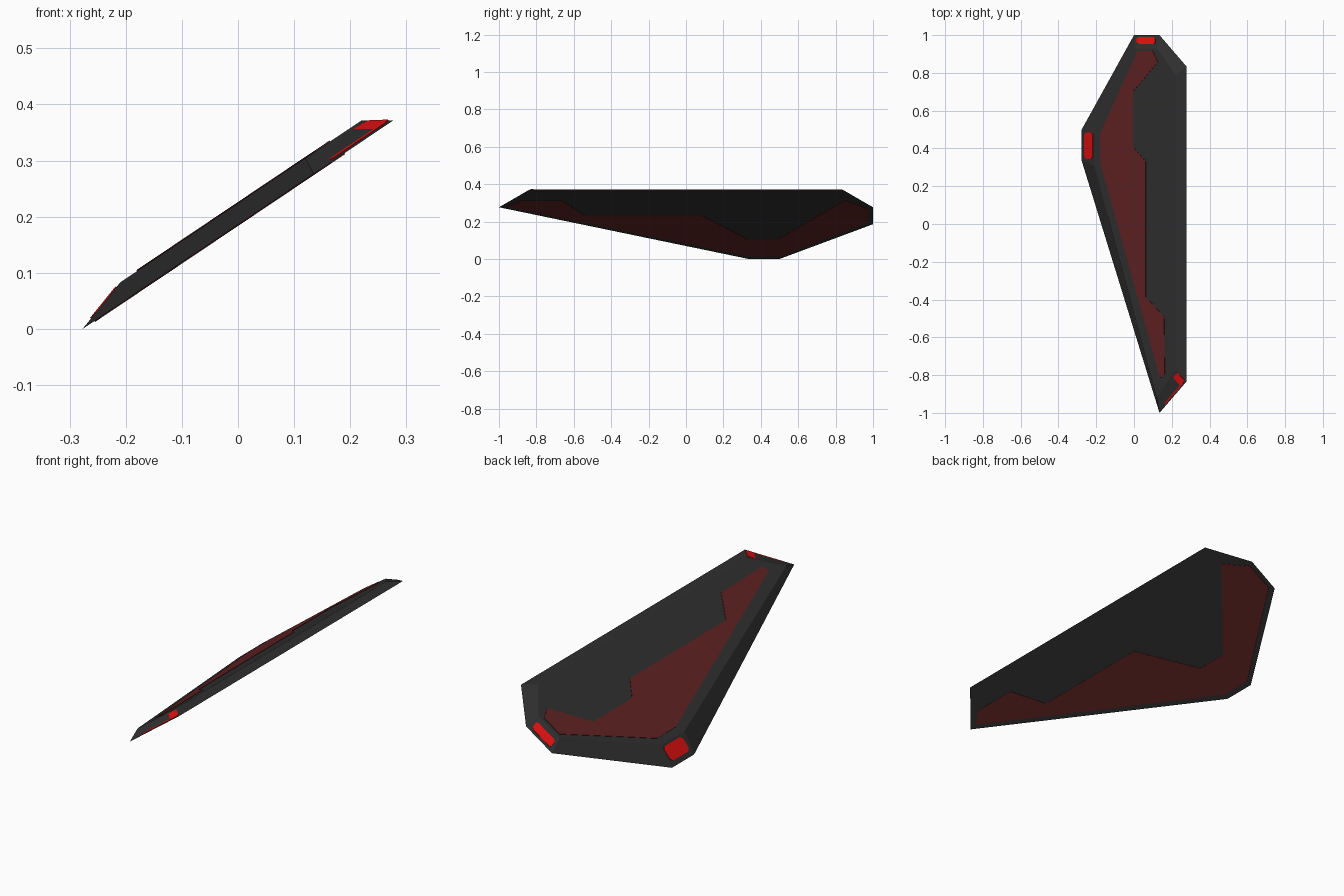
import bpy, bmesh
from mathutils import Vector

if "Cube" in bpy.data.objects:
    bpy.data.objects.remove(bpy.data.objects["Cube"])

SLOPE, THICK = 0.671, 0.038


def material(name, rgb):
    m = bpy.data.materials.new(name)
    m.diffuse_color = (*rgb, 1)
    m.use_nodes = True
    m.node_tree.nodes["Principled BSDF"].inputs["Base Color"].default_value = m.diffuse_color
    return m


dark = material("dark grey", (0.028, 0.028, 0.028))
maroon = material("dull maroon", (0.115, 0.016, 0.016))
red = material("bright red", (0.72, 0.005, 0.005))


def under(x, y):
    """Point on the slanted underside."""
    return Vector((x, y, SLOPE * (x + 0.277)))


def upper(x, y):
    """Point on the slanted top face."""
    return under(x, y) + Vector((0, 0, THICK))


def prism(name, low, high, mat):
    """Solid between two matching rings of points."""
    bm = bmesh.new()
    a = [bm.verts.new(p) for p in low]
    b = [bm.verts.new(p) for p in high]
    n = len(a)
    bm.faces.new(a[::-1])
    bm.faces.new(b)
    for i in range(n):
        j = (i + 1) % n
        bm.faces.new((a[i], a[j], b[j], b[i]))
    bmesh.ops.recalc_face_normals(bm, faces=bm.faces)
    me = bpy.data.meshes.new(name)
    bm.to_mesh(me)
    bm.free()
    me.materials.append(mat)
    ob = bpy.data.objects.new(name, me)
    bpy.context.collection.objects.link(ob)
    return ob


def plate(name, outline, plane, up, mat):
    """Thin plate on the plane through three points; up is +1 or -1."""
    p, q, r = plane
    nrm = (q - p).cross(r - p).normalized()
    if nrm.z * up < 0:
        nrm = -nrm
    pts = [Vector((x, y, p.z - (nrm.x * (x - p.x) + nrm.y * (y - p.y)) / nrm.z))
           for x, y in outline]
    prism(name, [v - nrm * 0.001 for v in pts], [v + nrm * 0.002 for v in pts], mat)


def chamfered(quad, t):
    """Cut the corners of a four-sided outline."""
    out = []
    for i, c in enumerate(quad):
        c = Vector(c)
        for other in (quad[i - 1], quad[(i + 1) % 4]):
            out.append(tuple(c.lerp(Vector(other), t if (Vector(other) - c).length > 0.06 else 2 * t)))
    return out


# Wing slab: wide flat underside, smaller top face, sloping rim
rim = [(0, 1), (0.135, 1), (0.277, 0.835), (0.277, -0.835),
       (0.135, -1), (-0.277, 0.335), (-0.277, 0.5)]
crown = [(0.01, 0.93), (0.12, 0.93), (0.22, 0.79), (0.22, -0.77),
         (0.12, -0.92), (-0.21, 0.31), (-0.21, 0.48)]
prism("wing_slab", [under(*p) for p in rim], [upper(*p) for p in crown], dark)

# Stepped maroon panel on the top face
plate("top_panel",
      [(0.02, 0.915), (0.1, 0.915), (0.127, 0.857), (-0.005, 0.70), (-0.005, 0.41),
       (0.063, 0.33), (0.063, -0.386), (0.16, -0.49), (0.164, -0.80),
       (0.138, -0.815), (-0.18, 0.335), (-0.18, 0.476)],
      [upper(*p) for p in crown[1:4]], 1, maroon)

# Stepped maroon panel on the underside
plate("underside_panel",
      [(0.14, -0.955), (0.183, -0.89), (0.183, -0.66), (0.071, -0.54), (0.071, 0.085),
       (-0.12, 0.33), (-0.12, 0.49), (0.19, 0.85), (0.123, 0.975), (0.015, 0.975),
       (-0.256, 0.5), (-0.256, 0.34)],
      [under(*p) for p in rim[1:4]], -1, maroon)

# Red lights on three rim faces, given by rim edge index
lights = {
    "back_light": (0, [(0.015, 0.988), (0.113, 0.988), (0.113, 0.952), (0.015, 0.952)]),
    "front_light": (3, [(0.228, -0.785), (0.272, -0.83), (0.163, -0.958), (0.152, -0.89)]),
    "left_light": (5, [(-0.262, 0.345), (-0.217, 0.345), (-0.217, 0.485), (-0.262, 0.485)]),
}
for name, (i, quad) in lights.items():
    face = [under(*rim[i]), under(*rim[i + 1]), upper(*crown[i])]
    plate(name, chamfered(quad, 0.09), face, 1, red)
